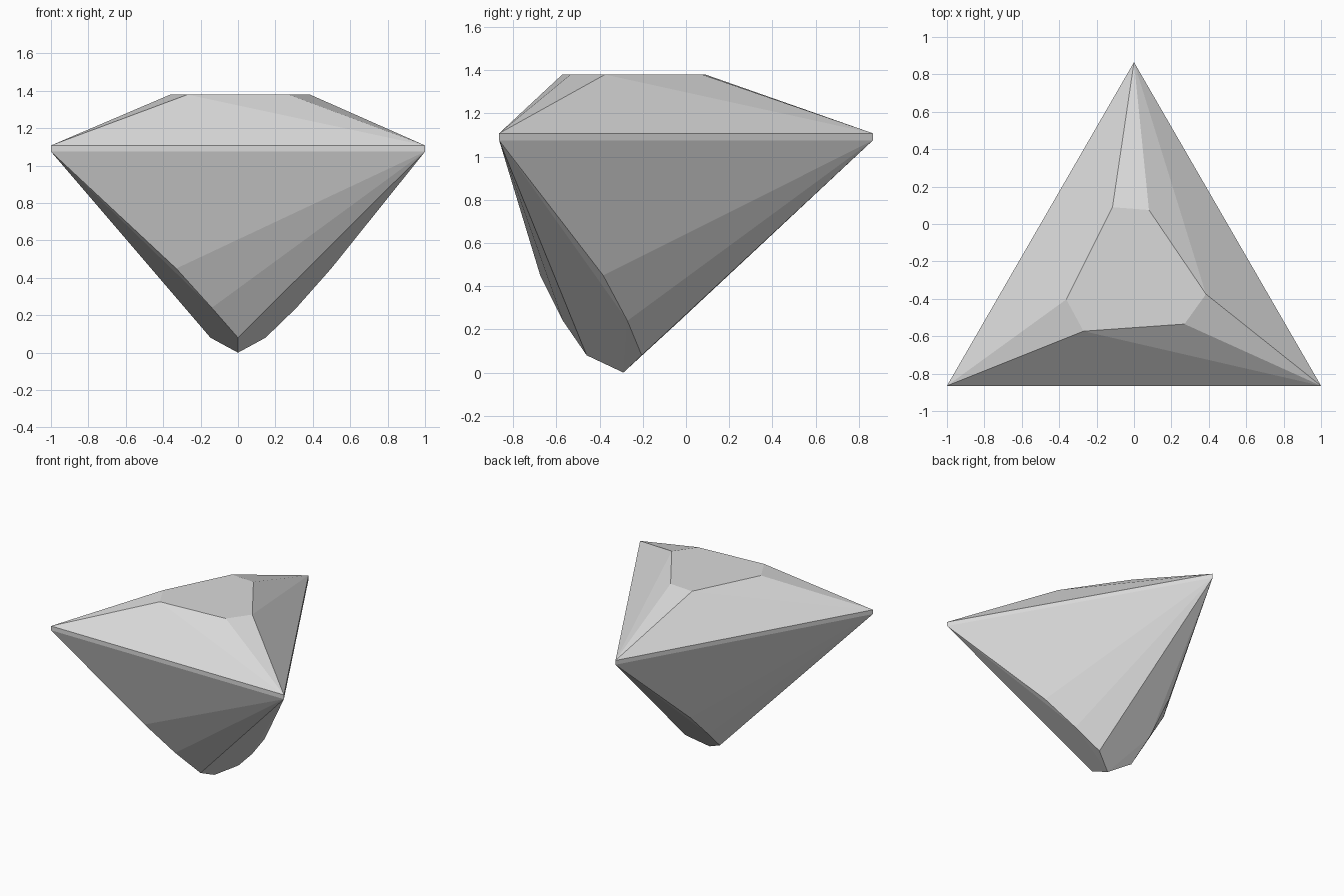
import bpy
import bmesh
from math import radians
from mathutils import Matrix, Vector

cube = bpy.data.objects.get("Cube")
if cube:
    bpy.data.objects.remove(cube, do_unlink=True)

# Stone colour
stone = bpy.data.materials.new("pale_grey_stone")
stone.use_nodes = True
stone.diffuse_color = (0.7, 0.7, 0.7, 1)
stone.node_tree.nodes["Principled BSDF"].inputs["Base Color"].default_value = (0.7, 0.7, 0.7, 1)

GIRDLE_LOW, GIRDLE_TOP, TABLE = 1.075, 1.108, 1.38
CENTRE_Y = -0.29


def three_fold(point):
    """Repeat a point three times around the vertical axis of the stone."""
    for turn in range(3):
        yield Matrix.Rotation(radians(120 * turn), 3, "Z") @ Vector(point) + Vector((0, CENTRE_Y, 0))


# Crown: slightly irregular six-sided table
table = [(-0.115, 0.09), (0.08, 0.075), (0.385, -0.375),
         (0.27, -0.535), (-0.27, -0.573), (-0.362, -0.403)]
points = [Vector((x, y, TABLE)) for x, y in table]

# Girdle: thin triangular band
for x, y in [(-1, -0.865), (1, -0.865), (0, 0.865)]:
    points += [Vector((x, y, z)) for z in (GIRDLE_LOW, GIRDLE_TOP)]

# Pavilion: spiralling facet corners, ending in a pointed culet
for corner in [(-0.33, -0.385, 0.45), (-0.14, -0.28, 0.24), (0, -0.17, 0.08)]:
    points += three_fold(corner)
points.append(Vector((0, CENTRE_Y, 0)))

# Skin the corners with flat facets and merge coplanar triangles
bm = bmesh.new()
for p in points:
    bm.verts.new(p)
hull = bmesh.ops.convex_hull(bm, input=bm.verts[:])
loose = [v for v in bm.verts if not v.link_faces]
bmesh.ops.delete(bm, geom=loose, context="VERTS")
bmesh.ops.dissolve_limit(bm, angle_limit=radians(1), verts=bm.verts[:], edges=bm.edges[:])
bmesh.ops.recalc_face_normals(bm, faces=bm.faces[:])

mesh = bpy.data.meshes.new("gemstone")
bm.to_mesh(mesh)
bm.free()
mesh.materials.append(stone)
gem = bpy.data.objects.new("gemstone", mesh)
bpy.context.collection.objects.link(gem)
